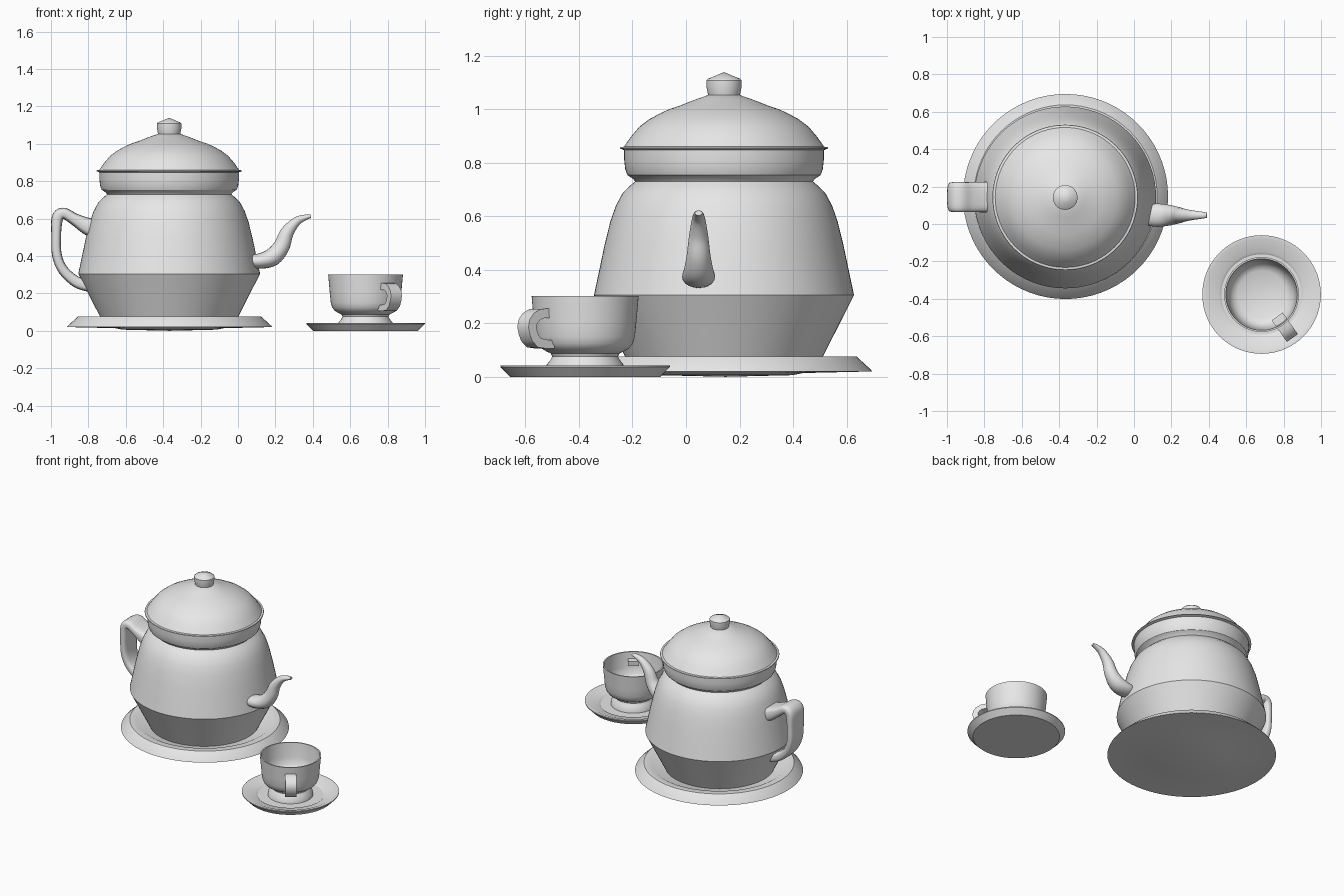
import bpy, bmesh, math
from mathutils import Vector, Matrix

if "Cube" in bpy.data.objects:
    bpy.data.objects.remove(bpy.data.objects["Cube"])

mat = bpy.data.materials.new("plain grey")
mat.diffuse_color = (0.8, 0.8, 0.8, 1)
mat.use_nodes = True
mat.node_tree.nodes["Principled BSDF"].inputs["Base Color"].default_value = mat.diffuse_color


def finish(name, bm, loc, rot=0.0, angle=33):
    """Turn a bmesh into a smooth-shaded object with sharp creases kept."""
    bmesh.ops.remove_doubles(bm, verts=bm.verts, dist=1e-5)
    bmesh.ops.recalc_face_normals(bm, faces=bm.faces)
    me = bpy.data.meshes.new(name)
    bm.to_mesh(me)
    bm.free()
    me.materials.append(mat)
    ob = bpy.data.objects.new(name, me)
    ob.location = loc
    ob.rotation_euler[2] = rot
    bpy.context.collection.objects.link(ob)
    bpy.ops.object.select_all(action='DESELECT')
    ob.select_set(True)
    bpy.context.view_layer.objects.active = ob
    bpy.ops.object.shade_smooth_by_angle(angle=math.radians(angle))
    return ob


def lathe(name, profile, loc, steps=72):
    """Spin a profile of (radius, height) points around z."""
    bm = bmesh.new()
    vs = [bm.verts.new((r, 0, z)) for r, z in profile]
    es = [bm.edges.new(p) for p in zip(vs, vs[1:])]
    bmesh.ops.spin(bm, geom=vs + es, cent=(0, 0, 0), axis=(0, 0, 1),
                   angle=2 * math.pi, steps=steps, use_merge=True)
    return finish(name, bm, loc)


def spline(keys, sub):
    """Catmull-Rom through rows of numbers."""
    out = []
    n = len(keys)
    for i in range(n - 1):
        rows = [keys[max(i - 1, 0)], keys[i], keys[i + 1], keys[min(i + 2, n - 1)]]
        for k in range(sub):
            t = k / sub
            out.append([0.5 * (2 * b + (c - a) * t + (2 * a - 5 * b + 4 * c - d) * t * t
                               + (3 * b - a - 3 * c + d) * t ** 3)
                        for a, b, c, d in zip(*rows)])
    return out + [list(keys[-1])]


def sweep(name, keys, loc, power=2.0, sides=20, sub=5, rot=0.0, square=False):
    """Sweep along (x, z, half thickness, half width) keys in the xz plane."""
    rows = spline(keys, sub)
    bm = bmesh.new()
    rings = []
    for i, (x, z, a, b) in enumerate(rows):
        p, q = rows[max(i - 1, 0)], rows[min(i + 1, len(rows) - 1)]
        d = Vector((q[0] - p[0], q[1] - p[1])).normalized()
        ring = []
        for k in range(4 if square else sides):
            if square:
                u, v = ((1, 1), (-1, 1), (-1, -1), (1, -1))[k]
            else:
                t = 2 * math.pi * k / sides
                u, v = [math.copysign(abs(f) ** (2 / power), f)
                        for f in (math.cos(t), math.sin(t))]
            ring.append(bm.verts.new((x - d.y * a * u, b * v, z + d.x * a * u)))
        rings.append(ring)
    for r, s in zip(rings, rings[1:]):
        for k in range(len(r)):
            j = (k + 1) % len(r)
            bm.faces.new((r[k], r[j], s[j], s[k]))
    bm.faces.new(rings[0])
    bm.faces.new(rings[-1])
    return finish(name, bm, loc, rot, 40)


POT = (-0.368, 0.142, 0)
CUP = (0.682, -0.377, 0)

# plate under the teapot, flared outwards at the bottom
lathe("teapot_plate", [(0, 0), (.25, .006), (.29, .014), (.548, .02), (.545, .026),
                       (.49, .076), (.445, .076), (.40, .05), (0, .05)],
      (-0.366, 0.147, 0))

# teapot body with neck and rolled rim
lathe("teapot_body", [(0, .045), (.355, .045), (.371, .078), (.486, .305), (.468, .39),
                      (.447, .49), (.425, .58), (.404, .64), (.378, .688), (.35, .715),
                      (.332, .73), (.34, .74), (.361, .754), (.369, .775), (.373, .81),
                      (.373, .848), (0, .848)], POT)

# lid
lathe("teapot_lid", [(0, .846), (.37, .846), (.389, .853), (.387, .858), (.374, .860),
                     (.348, .897), (.316, .935), (.28, .962), (.238, .985), (.2, 1.002),
                     (.158, 1.016), (.105, 1.037), (.05, 1.056), (0, 1.06)], POT)

# lid knob
lathe("lid_knob", [(0, 1.04), (.058, 1.045), (.061, 1.06), (.066, 1.085), (.066, 1.108),
                   (.06, 1.114), (.03, 1.126), (0, 1.139)], POT, 48)

# spout
sweep("teapot_spout", [(.07, .372, .036, .055), (.125, .374, .042, .062),
                       (.185, .395, .048, .056), (.232, .45, .044, .045),
                       (.262, .525, .036, .036), (.312, .584, .024, .026),
                       (.36, .606, .015, .019), (.39, .612, .009, .014)], (0, .047, 0))

# teapot handle, a broad rounded strap
sweep("teapot_handle", [(-.74, .545, .055, .085), (-.80, .557, .047, .082),
                        (-.875, .597, .032, .08), (-.93, .628, .03, .08),
                        (-.965, .605, .031, .08), (-.972, .51, .026, .077),
                        (-.968, .405, .026, .072), (-.935, .325, .027, .065),
                        (-.865, .262, .03, .06), (-.80, .243, .034, .06)],
      (0, .144, 0), power=3.5, sides=24)

# saucer
lathe("cup_saucer", [(0, 0), (.281, 0), (.317, .037), (.317, .043), (.297, .043),
                     (.268, .03), (.228, .026), (.215, .017), (0, .017)], CUP)

# cup with open bowl and foot
lathe("cup", [(0, .012), (.148, .012), (.144, .045), (.13, .062), (.123, .076),
              (.128, .087), (.145, .095), (.165, .107), (.178, .124), (.186, .15),
              (.191, .2), (.2, .302), (.191, .302), (.182, .2), (.173, .155),
              (.155, .13), (.128, .115), (0, .115)], CUP)

# cup handle, a squared strap that pokes through the wall
sweep("cup_handle", [(.145, .236, .017, .036), (.225, .236, .018, .036),
                     (.263, .205, .019, .036), (.262, .165, .018, .036),
                     (.235, .127, .018, .036), (.165, .121, .015, .036)],
      CUP, sub=2, rot=math.radians(-54.6), square=True)
